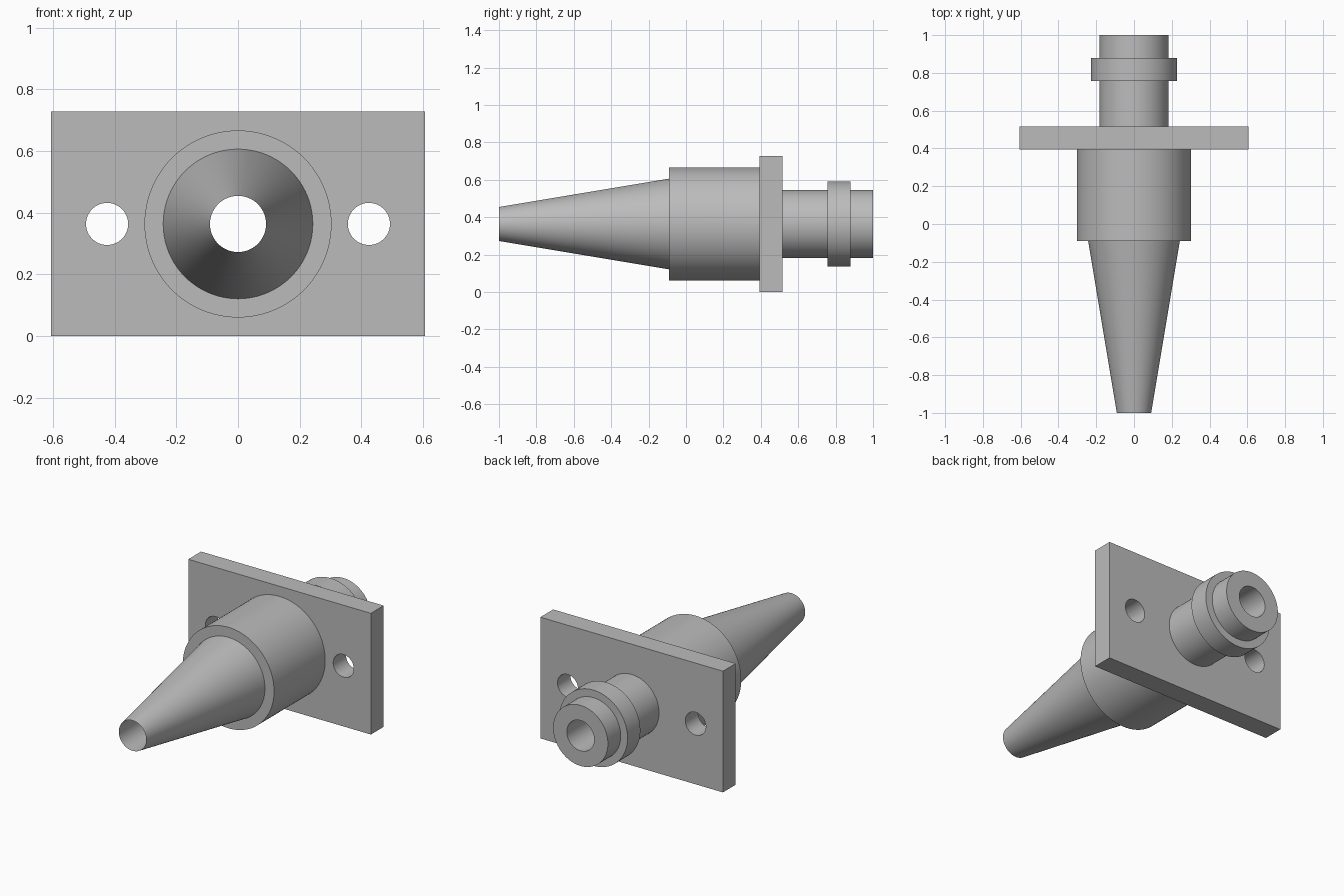
import bpy, bmesh
from math import tau
from mathutils import Matrix, Vector

cube = bpy.data.objects.get("Cube")
if cube:
    bpy.data.objects.remove(cube, do_unlink=True)

U = 2 / 66            # one design unit; the nozzle is 66 units long
AXIS_Z = 12 * U       # height of the bore axis
SEGMENTS = 96

grey = bpy.data.materials.new("plain grey")
grey.use_nodes = True
colour = (0.5, 0.5, 0.5, 1)
grey.diffuse_color = colour
grey.node_tree.nodes["Principled BSDF"].inputs["Base Color"].default_value = colour


def add_object(name, bm):
    bmesh.ops.recalc_face_normals(bm, faces=bm.faces)
    mesh = bpy.data.meshes.new(name)
    bm.to_mesh(mesh)
    bm.free()
    mesh.materials.append(grey)
    obj = bpy.data.objects.new(name, mesh)
    bpy.context.collection.objects.link(obj)
    return obj


def lathe(name, profile):
    """Spin a closed (y, radius) profile around the bore axis."""
    bm = bmesh.new()
    verts = [bm.verts.new((0, y * U - 1, AXIS_Z + r * U)) for y, r in profile]
    edges = [bm.edges.new((verts[i - 1], v)) for i, v in enumerate(verts)]
    bmesh.ops.spin(bm, geom=verts + edges, cent=(0, 0, AXIS_Z), axis=(0, 1, 0),
                   angle=tau, steps=SEGMENTS, use_duplicate=False)
    bmesh.ops.remove_doubles(bm, verts=bm.verts, dist=1e-5)
    return add_object(name, bm)


def drill(name, x, radius):
    """Cylinder along y, long enough to cut through the flange."""
    return lathe_solid(name, x * U, radius * U)


def lathe_solid(name, x, radius):
    bm = bmesh.new()
    place = Matrix.Translation((x, 32 * U * 1.5 - 1, AXIS_Z)) @ Matrix.Rotation(tau / 4, 4, 'X')
    bmesh.ops.create_cone(bm, cap_ends=True, segments=SEGMENTS, radius1=radius,
                          radius2=radius, depth=12 * U, matrix=place)
    obj = add_object(name, bm)
    obj.hide_render = True
    return obj


def combine(target, other, operation):
    """Apply a boolean to the target and remove the helper."""
    mod = target.modifiers.new("boolean", 'BOOLEAN')
    mod.operation, mod.solver, mod.object = operation, 'EXACT', other
    bpy.context.view_layer.update()
    graph = bpy.context.evaluated_depsgraph_get()
    mesh = bpy.data.meshes.new_from_object(target.evaluated_get(graph))
    target.modifiers.clear()
    target.data = mesh
    bpy.data.objects.remove(other, do_unlink=True)


# Tapered nozzle, barrel, rear spigot and collar around one straight bore
body = lathe("nozzle_body", [
    (0, 3), (30, 8), (30, 10), (48, 10), (48, 6), (58, 6), (58, 7.5),
    (62, 7.5), (62, 6), (66, 6), (66, 3)])

# Rectangular mounting flange with two bolt holes and room for the bore
bm = bmesh.new()
bmesh.ops.create_cube(bm, size=1, matrix=Matrix.Translation((0, 48 * U - 1, AXIS_Z))
                      @ Matrix.Diagonal(Vector((40, 4, 24)) * U).to_4x4())
flange = add_object("mounting_flange", bm)
for x, radius in ((-14, 2.25), (14, 2.25), (0, 4.5)):
    combine(flange, drill("hole_cutter", x, radius), 'DIFFERENCE')

combine(body, flange, 'UNION')

bpy.ops.object.select_all(action='DESELECT')
body.select_set(True)
bpy.context.view_layer.objects.active = body
bpy.ops.object.shade_smooth_by_angle(angle=0.5)
